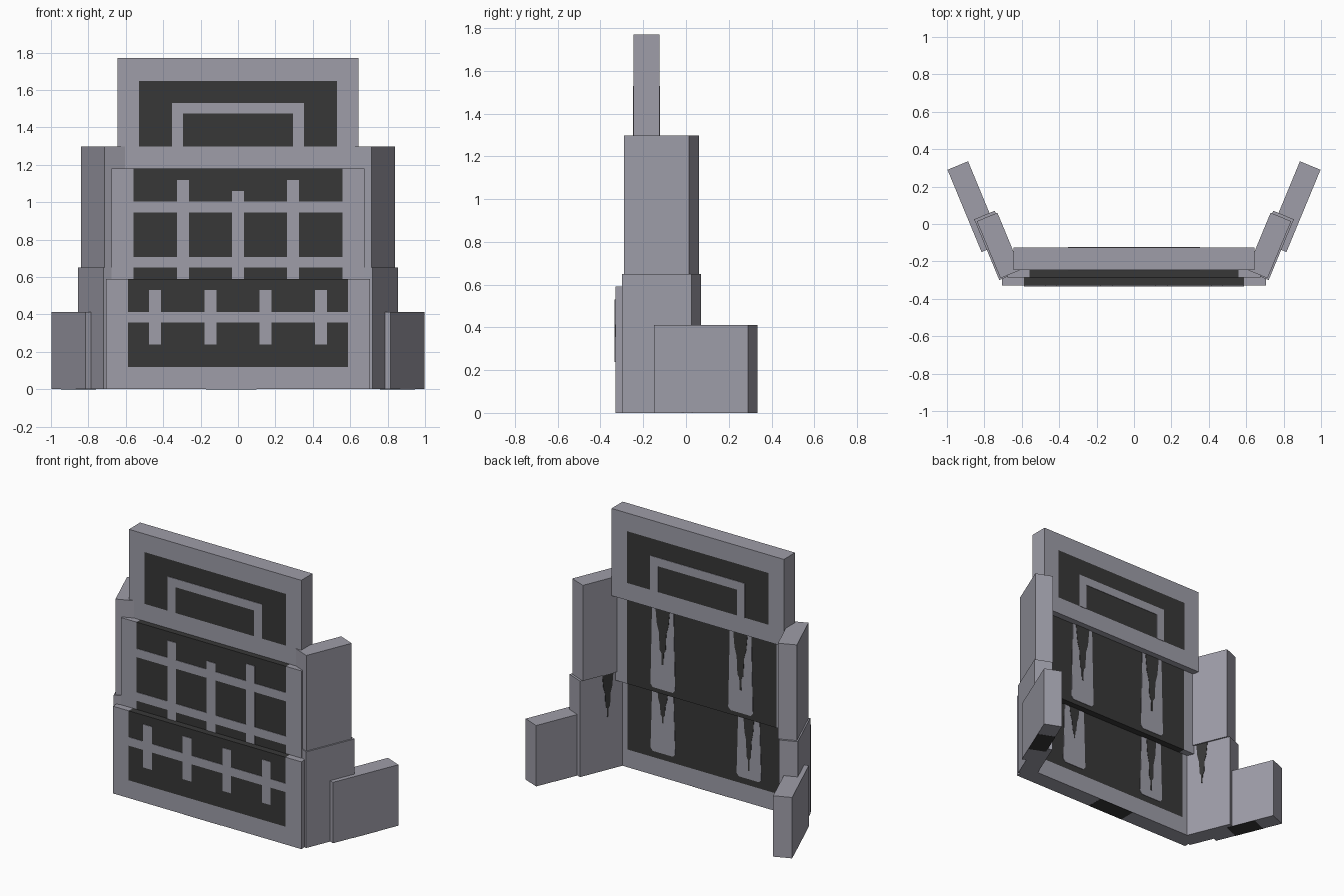
import bpy, bmesh, math
from mathutils import Vector

cube = bpy.data.objects.get("Cube")
if cube:
    bpy.data.objects.remove(cube, do_unlink=True)


def material(name, rgb):
    m = bpy.data.materials.new(name)
    m.use_nodes = True
    m.diffuse_color = (*rgb, 1)
    m.node_tree.nodes["Principled BSDF"].inputs["Base Color"].default_value = (*rgb, 1)
    return m


GREY = material("stone grey", (0.342, 0.337, 0.392))
DARK = material("charcoal", (0.039, 0.039, 0.039))
X, Y, Z = Vector((1, 0, 0)), Vector((0, 1, 0)), Vector((0, 0, 1))


def finish(bm, name, mats):
    bmesh.ops.recalc_face_normals(bm, faces=bm.faces)
    me = bpy.data.meshes.new(name)
    bm.to_mesh(me)
    bm.free()
    for m in mats:
        me.materials.append(m)
    ob = bpy.data.objects.new(name, me)
    bpy.context.collection.objects.link(ob)
    return ob


def slab(name, pts, origin, u, v, depth, mat):
    """Outline in the u-v plane, extruded by the depth vector."""
    bm = bmesh.new()
    face = bm.faces.new([bm.verts.new(origin + u * a + v * b) for a, b in pts])
    ext = bmesh.ops.extrude_face_region(bm, geom=[face])["geom"]
    bmesh.ops.translate(bm, vec=depth, verts=[g for g in ext if isinstance(g, bmesh.types.BMVert)])
    return finish(bm, name, [mat])


def rect(x0, x1, z0, z1):
    return [(x0, z0), (x1, z0), (x1, z1), (x0, z1)]


def panel(name, hx, y0, y1, z0, z1, dx, d0, d1):
    """Wall slab whose faces inside the field |x|<dx, d0<z<d1 are dark."""
    bm = bmesh.new()
    bmesh.ops.create_cube(bm, size=1)
    for v in bm.verts:
        v.co = ((v.co.x * 2 * hx), (y0 + y1) / 2 + v.co.y * (y1 - y0),
                (z0 + z1) / 2 + v.co.z * (z1 - z0))
    for co, no in ((X * dx, X), (-X * dx, X), (Z * d0, Z), (Z * d1, Z)):
        bmesh.ops.bisect_plane(bm, geom=bm.verts[:] + bm.edges[:] + bm.faces[:],
                               plane_co=co, plane_no=no)
    for f in bm.faces:
        c = f.calc_center_median()
        f.material_index = int(abs(c.x) < dx and d0 - 1e-4 < c.z < d1 + 1e-4)
    finish(bm, name, [GREY, DARK])


# Three stepped wall panels
LOW, MID, TOP = (-0.33, -0.215), (-0.285, -0.17), (-0.245, -0.125)
panel("lower_panel", 0.705, *LOW, 0, 0.59, 0.587, 0.12, 0.59)
panel("middle_panel", 0.675, *MID, 0.59, 1.18, 0.56, 0.59, 1.18)
panel("top_panel", 0.645, *TOP, 1.18, 1.77, 0.53, 1.297, 1.647)


def plate(name, pts, y, side, mat=GREY, t=0.003):
    """Thin plate on a wall; side is -1 for the front, 1 for the back."""
    return slab(name, pts, Y * y, X, Z, Y * side * t, mat)


# Arch emblem on both faces of the top panel
arch = [(-0.353, 1.297), (-0.353, 1.53), (0.353, 1.53), (0.353, 1.297),
        (0.295, 1.297), (0.295, 1.473), (-0.295, 1.473), (-0.295, 1.297)]
plate("front_arch", arch, TOP[0], -1)
plate("back_arch", arch, TOP[1], 1)

# Grid bars on the middle panel front
for z in (0.65, 0.945):
    plate("middle_crossbar", rect(-0.56, 0.56, z, z + 0.058), MID[0], -1)
for x, top in ((-0.295, 1.12), (0, 1.06), (0.295, 1.12)):
    plate("middle_upright", rect(x - 0.032, x + 0.032, 0.59, top), MID[0], -1, t=0.0035)

# Grid bars on the lower panel front
plate("lower_crossbar", rect(-0.587, 0.587, 0.356, 0.414), LOW[0], -1)
for x in (-0.444, -0.148, 0.148, 0.444):
    plate("lower_upright", rect(x - 0.032, x + 0.032, 0.238, 0.53), LOW[0], -1, t=0.0035)


def drip(c, w, top, tip):
    """Stepped, tapering drip outline hanging from top to tip."""
    h = top - tip
    right = [(w, top), (w * 0.8, top - h * 0.3), (w * 0.5, top - h * 0.45),
             (w * 0.4, top - h * 0.75), (w * 0.15, top - h * 0.8), (w * 0.12, tip)]
    return [(c + a, z) for a, z in right] + [(c - a, z) for a, z in reversed(right)]


# Back strips with dark drips
for s, mid_tip, low_tip in ((1, 0.79, 0.37), (-1, 0.775, 0.22)):
    for name, c, y, top, bottom, tip, w in (
            ("middle", 0.291 * s, MID[1], 1.18, 0.62, mid_tip, 0.055),
            ("lower", 0.322 * s, LOW[1], 0.59, 0.163, low_tip, 0.04)):
        strip = [(c - 0.08, top), (c + 0.08, top), (c + 0.092, bottom + 0.02),
                 (c + 0.075, bottom), (c - 0.075, bottom), (c - 0.092, bottom + 0.02)]
        plate(name + "_back_strip", strip, y, 1)
        plate(name + "_back_drip", drip(c, w, top, tip), y, 1, DARK, 0.005)

# Dark patch under the lower panel
slab("base_patch", rect(-0.17, 0.1, LOW[0], LOW[1]), Z * 0.001, X, Y, Z * -0.002, DARK)

# Angled side wings, mirrored: (name, outer start corner, length, bottom, top)
A = math.radians(67.5)
T = 0.119
WINGS = (("lower_wing", (0.72, -0.30), 0.352, 0, 0.65),
         ("middle_wing", (0.714, -0.29), 0.33, 0.65, 1.297),
         ("outer_wing", (0.815, -0.15), 0.476, 0, 0.412))
for side, s in (("left", 1), ("right", -1)):
    along = Vector((s * math.cos(A), math.sin(A), 0))
    inward = Vector((-s * math.sin(A), math.cos(A), 0))
    for name, (x, y), length, z0, z1 in WINGS:
        start = Vector((s * x, y, 0))
        slab(f"{side}_{name}", rect(0, length, 0, T), start + Z * z0, along, inward,
             Z * (z1 - z0), GREY)
        if name == "lower_wing":
            slab(f"{side}_wing_drip", drip(0.15, 0.04, z1, 0.36), start + inward * T,
                 along, Z, inward * 0.003, DARK)
        if name == "outer_wing":
            slab(f"{side}_wing_base_patch", rect(0.14, 0.34, 0, T), start + Z * 0.001,
                 along, inward, Z * -0.002, DARK)
